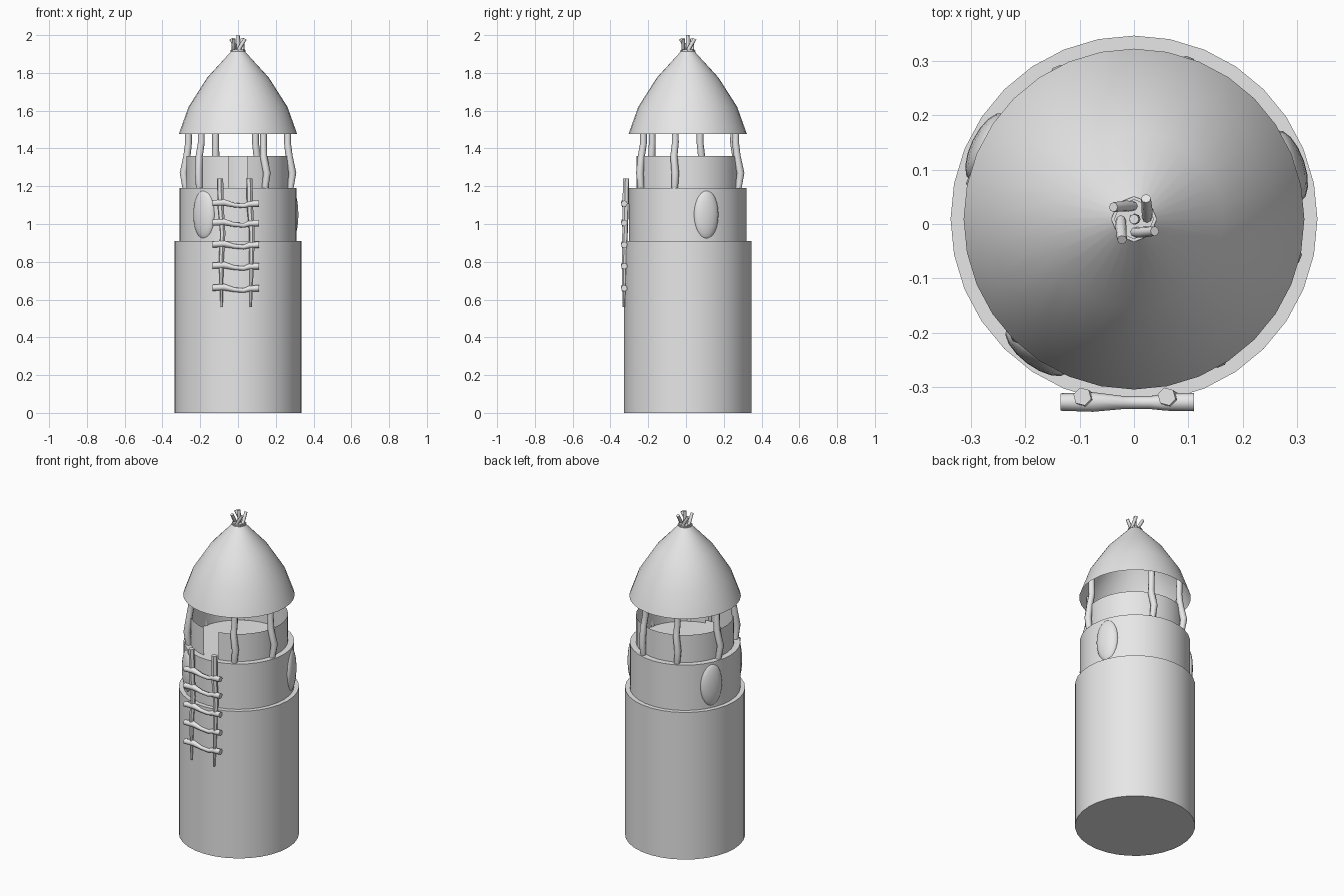
import bpy, bmesh, math
from mathutils import Vector, Matrix

cube = bpy.data.objects.get("Cube")
if cube:
    bpy.data.objects.remove(cube, do_unlink=True)

CY = 0.009  # y of the tower axis
SIDES = 32

clay = bpy.data.materials.new("pale_grey")
clay.use_nodes = True
GREY = (0.8, 0.8, 0.8, 1)
clay.diffuse_color = GREY
clay.node_tree.nodes["Principled BSDF"].inputs["Base Color"].default_value = GREY


def finish(bm, name, angle=40):
    """Turn a bmesh into a smooth-shaded object."""
    bmesh.ops.recalc_face_normals(bm, faces=bm.faces)
    mesh = bpy.data.meshes.new(name)
    bm.to_mesh(mesh)
    bm.free()
    mesh.materials.append(clay)
    obj = bpy.data.objects.new(name, mesh)
    bpy.context.collection.objects.link(obj)
    bpy.ops.object.select_all(action='DESELECT')
    obj.select_set(True)
    bpy.context.view_layer.objects.active = obj
    bpy.ops.object.shade_smooth_by_angle(angle=math.radians(angle))
    return obj


def lathe(name, profile, cap_bottom=True, cap_top=True, angle=40):
    """Sweep (radius, z) points around the tower axis."""
    bm = bmesh.new()
    rings = []
    for r, z in profile:
        rings.append([bm.verts.new((r * math.sin(math.tau * i / SIDES),
                                    CY + r * math.cos(math.tau * i / SIDES), z))
                      for i in range(SIDES)])
    for a, b in zip(rings, rings[1:]):
        for i in range(SIDES):
            j = (i + 1) % SIDES
            bm.faces.new((a[i], a[j], b[j], b[i]))
    if cap_bottom:
        bm.faces.new(rings[0])
    if cap_top:
        bm.faces.new(rings[-1])
    return finish(bm, name, angle)


def stick(name, points, radii, sides=8):
    """Crooked branch: a tube through points with a radius at each one."""
    bm = bmesh.new()
    pts = [Vector(p) for p in points]
    axis = (pts[-1] - pts[0]).normalized()
    side = axis.orthogonal().normalized()
    up = axis.cross(side)
    rings = []
    for p, r in zip(pts, radii):
        rings.append([bm.verts.new(p + r * (side * math.cos(math.tau * i / sides)
                                            + up * math.sin(math.tau * i / sides)))
                      for i in range(sides)])
    for a, b in zip(rings, rings[1:]):
        for i in range(sides):
            j = (i + 1) % sides
            bm.faces.new((a[i], a[j], b[j], b[i]))
    bm.faces.new(rings[0])
    bm.faces.new(rings[-1])
    return finish(bm, name, 50)


# Tower body: wide base and narrower upper storey
lathe("tower_base", [(0.337, 0), (0.337, 0.91)])
lathe("upper_storey", [(0.31, 0.9), (0.31, 1.19)])

# Parapet: thin wall with a doorway gap above the ladder
bm = bmesh.new()
gap = math.asin(0.05 / 0.275)
columns = []
for i in range(SIDES + 1):
    a = -math.pi / 2 + gap + (math.tau - 2 * gap) * i / SIDES
    x, y = 0.275 * math.cos(a), CY + 0.275 * math.sin(a)
    columns.append([bm.verts.new((x, y, z)) for z in (1.185, 1.36)])
for a, b in zip(columns, columns[1:]):
    bm.faces.new((a[0], b[0], b[1], a[1]))
finish(bm, "parapet")

# Bell-shaped thatched roof, open underneath
lathe("roof", [(0.313, 1.477), (0.262, 1.62), (0.163, 1.775), (0.035, 1.915)],
      cap_bottom=False)

# Crooked posts holding the roof
for n, deg in enumerate((-60, -14, 70, 116, 166, -136)):
    a = math.radians(deg)
    path = []
    for r, z, twist in ((0.285, 1.185, 0), (0.296, 1.27, 0.02),
                        (0.28, 1.36, -0.02), (0.27, 1.43, 0), (0.272, 1.53, 0)):
        path.append((r * math.cos(a + twist), CY + r * math.sin(a + twist), z))
    stick(f"roof_post_{n + 1}", path, (0.017, 0.02, 0.019, 0.018, 0.018))

# Oval windows bulging from the upper storey
for n, deg in enumerate((-126.5, 19, 154)):
    a = math.radians(deg)
    bm = bmesh.new()
    place = (Matrix.Translation((0.3 * math.cos(a), CY + 0.3 * math.sin(a), 1.05))
             @ Matrix.Rotation(a, 4, 'Z') @ Matrix.Diagonal((0.03, 0.069, 0.132, 1)))
    bmesh.ops.create_uvsphere(bm, u_segments=16, v_segments=12, radius=1, matrix=place)
    finish(bm, f"oval_window_{n + 1}", 60)

# Ladder rails, tapering towards the ground
for name, x, lean in (("ladder_rail_right", -0.095, 0.006), ("ladder_rail_left", 0.06, 0.012)):
    stick(name, [(x, -0.317, 1.24), (x + 0.004, -0.32, 1.08), (x + 0.014, -0.323, 0.95),
                 (x + lean, -0.327, 0.8), (x + 0.008, -0.33, 0.56)],
          (0.017, 0.017, 0.015, 0.013, 0.006), 6)

# Wavy ladder rungs
for n, z in enumerate((1.108, 1.005, 0.89, 0.777, 0.66)):
    stick(f"ladder_rung_{n + 1}",
          [(-0.135, -0.327, z + 0.002), (-0.075, -0.327, z + 0.006), (-0.02, -0.328, z - 0.008),
           (0.03, -0.328, z - 0.012), (0.06, -0.327, z - 0.002), (0.11, -0.327, z)],
          (0.016, 0.018, 0.012, 0.012, 0.016, 0.017), 8)

# Binding ring and pinwheel of twigs at the peak
bm = bmesh.new()
bmesh.ops.create_cone(bm, cap_ends=True, segments=8, radius1=0.042, radius2=0.042, depth=0.016,
                      matrix=Matrix.Translation((0, CY, 1.916)))
bmesh.ops.bevel(bm, geom=[e for e in bm.edges if abs(e.verts[0].co.z - e.verts[1].co.z) < 0.001],
                offset=0.005, segments=2, affect='EDGES')
finish(bm, "roof_binding")
stick("peak_twig_centre", [(0, CY, 1.9), (0.002, CY, 1.96), (0, CY, 2.0)], (0.01, 0.01, 0.009))
for n in range(4):
    turn = Matrix.Rotation(n * math.pi / 2, 3, 'Z')
    path = [turn @ Vector(p) + Vector((0, CY, 0))
            for p in ((0.004, 0.024, 1.91), (-0.016, 0.024, 1.945), (-0.038, 0.022, 1.98))]
    stick(f"peak_twig_{n + 1}", path, (0.009, 0.01, 0.009))
